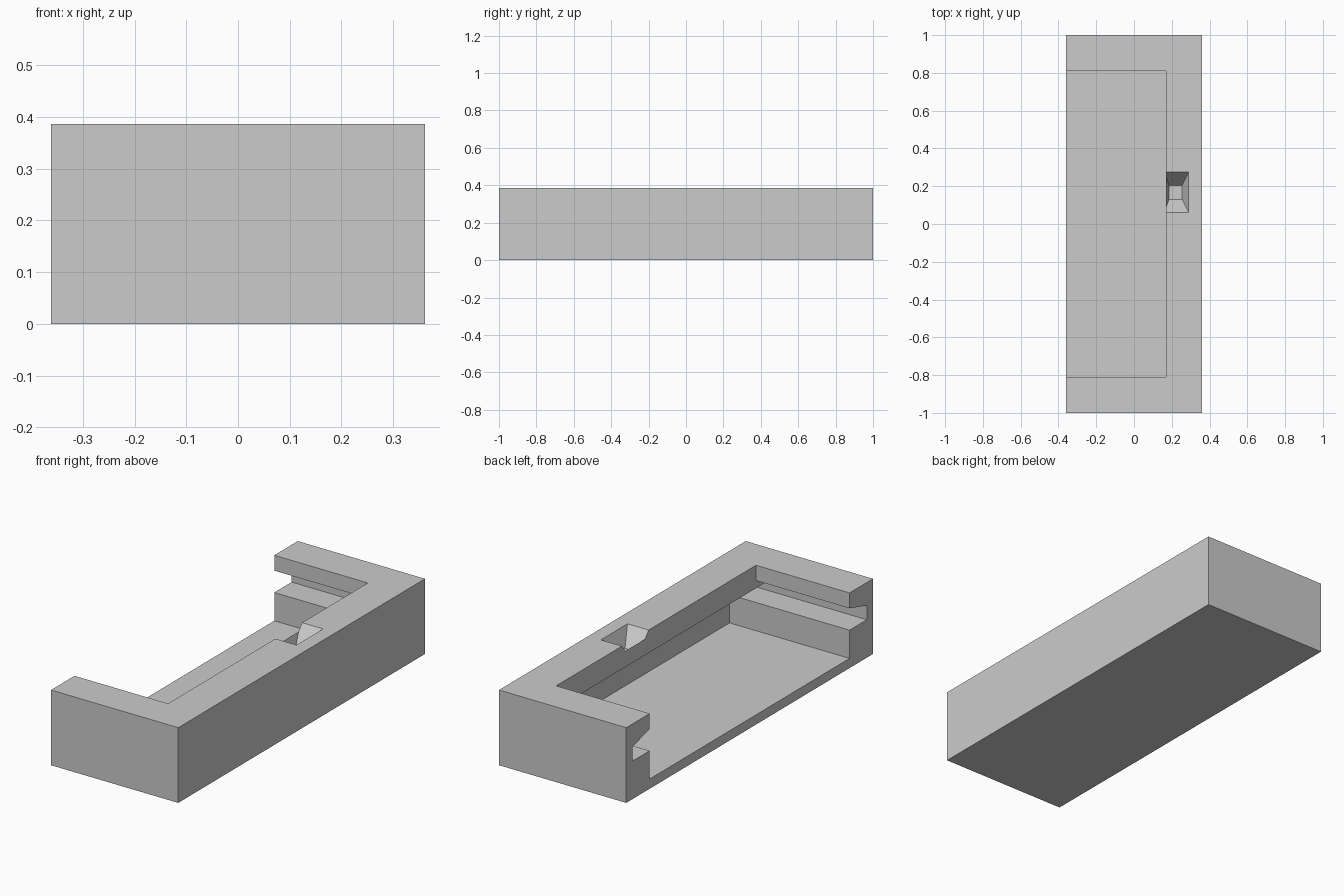
import bpy
import bmesh

cube = bpy.data.objects.get("Cube")
if cube:
    bpy.data.objects.remove(cube, do_unlink=True)

HALF_X, HALF_Y, HEIGHT = 0.361, 1.0, 0.386
WALL_Y, GROOVE_Y = 0.81, 0.95
RIM_X, WELL_X, OPEN_X = 0.17, 0.32, -0.5
FLOOR, LEDGE, GROOVE_TOP, LIP = 0.05, 0.195, 0.268, 0.307

grey = bpy.data.materials.new("plain_grey")
grey.use_nodes = True
grey.diffuse_color = (0.6, 0.6, 0.6, 1)
grey.node_tree.nodes["Principled BSDF"].inputs["Base Color"].default_value = (0.6, 0.6, 0.6, 1)


def loft(name, ring_a, ring_b):
    """Closed solid between two matching rings of points."""
    bm = bmesh.new()
    a = [bm.verts.new(p) for p in ring_a]
    b = [bm.verts.new(p) for p in ring_b]
    bm.faces.new(a)
    bm.faces.new(b)
    for i in range(len(a)):
        j = (i + 1) % len(a)
        bm.faces.new((a[i], a[j], b[j], b[i]))
    bmesh.ops.recalc_face_normals(bm, faces=bm.faces)
    mesh = bpy.data.meshes.new(name)
    bm.to_mesh(mesh)
    bm.free()
    mesh.materials.append(grey)
    obj = bpy.data.objects.new(name, mesh)
    bpy.context.collection.objects.link(obj)
    return obj


def along_x(name, half_profile, x0, x1):
    """Mirror a (y, z) half profile and extrude it along x."""
    profile = half_profile + [(-y, z) for y, z in reversed(half_profile)]
    return loft(name, [(x0, y, z) for y, z in profile], [(x1, y, z) for y, z in profile])


def rect(x0, x1, y0, y1, z):
    return [(x0, y0, z), (x1, y0, z), (x1, y1, z), (x0, y1, z)]


# Outer block
tray = along_x("tray_body", [(HALF_Y, 0), (HALF_Y, HEIGHT)], -HALF_X, HALF_X)

# Storage well, lid slot, sloped opening under the rim, and finger notch
cutters = [
    along_x("well_cutter", [(WALL_Y, FLOOR), (WALL_Y, 0.23)], OPEN_X, WELL_X),
    along_x("slot_cutter", [(GROOVE_Y, LEDGE), (GROOVE_Y, GROOVE_TOP)], OPEN_X, WELL_X),
    along_x("opening_cutter",
            [(0.7, 0.23), (GROOVE_Y, GROOVE_TOP), (WALL_Y, LIP), (WALL_Y, 0.5)],
            OPEN_X, RIM_X),
    loft("notch_cutter", rect(0.185, 0.255, 0.13, 0.205, 0.296),
         rect(0.16, 0.29, 0.06, 0.277, HEIGHT + 0.0005)),
]

bpy.context.view_layer.objects.active = tray
for cutter in cutters:
    cutter.hide_render = True
    mod = tray.modifiers.new(cutter.name, "BOOLEAN")
    mod.operation = "DIFFERENCE"
    mod.solver = "EXACT"
    mod.object = cutter
    bpy.ops.object.modifier_apply(modifier=mod.name)
    bpy.data.objects.remove(cutter, do_unlink=True)
